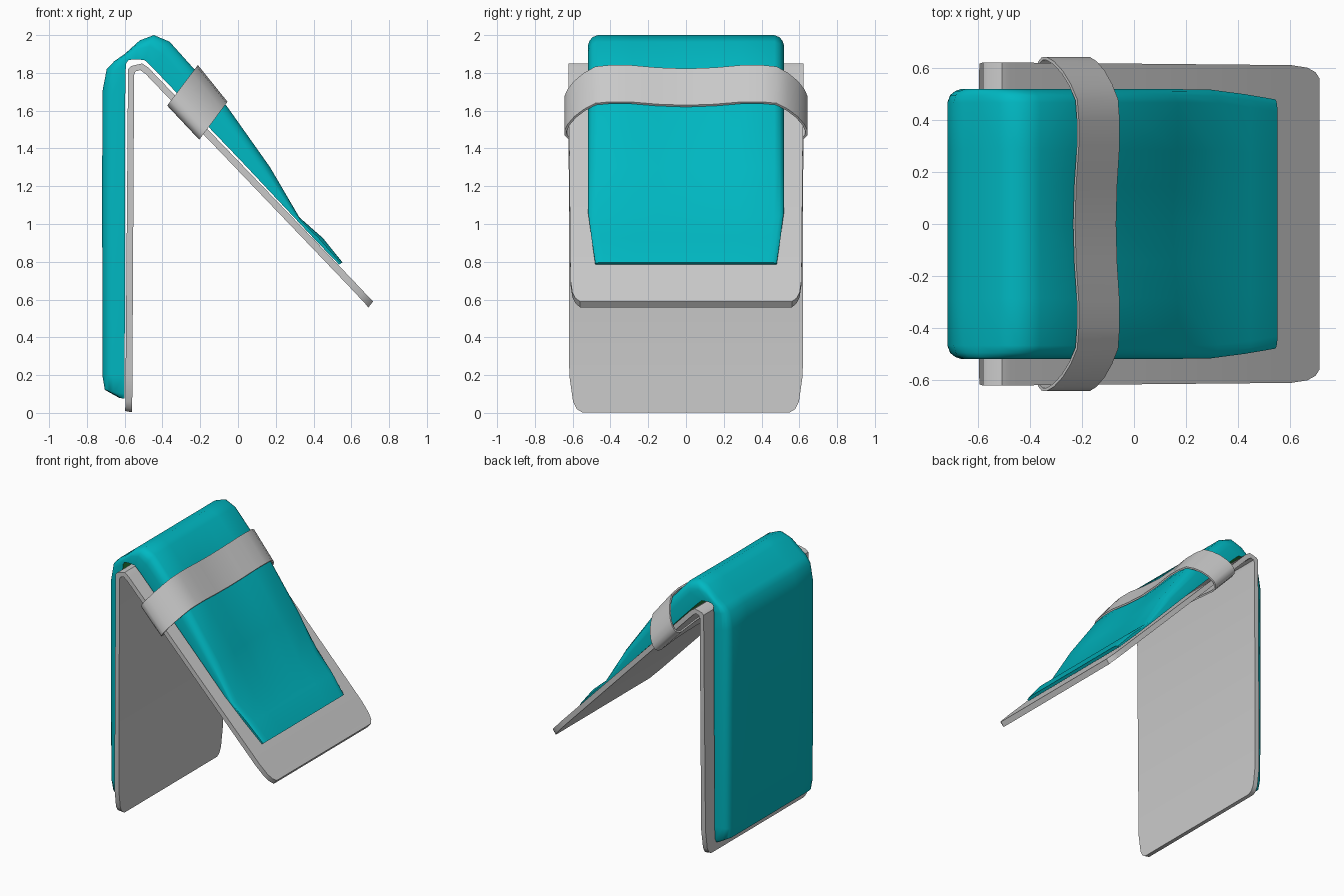
import bpy, bmesh
from mathutils import Vector

if "Cube" in bpy.data.objects:
    bpy.data.objects.remove(bpy.data.objects["Cube"])


def skin(name, rows, closed=False, mats=(), angle=40):
    """Skin rings of points; ends are capped unless the run of rings closes on itself."""
    bm = bmesh.new()
    rings = [[bm.verts.new(p) for p in row] for row in rows]
    n = len(rings[0])
    pairs = list(zip(rings, rings[1:]))
    if closed:
        pairs.append((rings[-1], rings[0]))
    for a, b in pairs:
        for i in range(n):
            j = (i + 1) % n
            f = bm.faces.new((a[i], a[j], b[j], b[i]))
            # the last side of every ring is the inner, hidden side
            f.material_index = 1 if len(mats) > 1 and i == n - 1 else 0
    if not closed:
        bm.faces.new(rings[0])
        bm.faces.new(rings[-1])
    bmesh.ops.recalc_face_normals(bm, faces=bm.faces)
    me = bpy.data.meshes.new(name)
    bm.to_mesh(me)
    bm.free()
    for m in mats:
        me.materials.append(m)
    ob = bpy.data.objects.new(name, me)
    bpy.context.collection.objects.link(ob)
    bpy.ops.object.select_all(action='DESELECT')
    bpy.context.view_layer.objects.active = ob
    ob.select_set(True)
    bpy.ops.object.shade_smooth_by_angle(angle=angle * 3.14159 / 180)
    return ob


def color(name, rgb):
    m = bpy.data.materials.new(name)
    m.diffuse_color = (*rgb, 1)
    m.use_nodes = True
    m.node_tree.nodes["Principled BSDF"].inputs["Base Color"].default_value = m.diffuse_color
    return m


teal = color("teal", (0.0, 0.48, 0.54))
green = color("green", (0.02, 0.25, 0.05))

# bent backing plate: inner xz, outer xz, half width
plate = [
    (-.560, .003, -.597, .010, .55), (-.560, .02, -.597, .025, .578),
    (-.560, .06, -.596, .06, .598), (-.559, .20, -.595, .20, .618),
    (-.550, 1.79, -.582, 1.82, .622), (-.542, 1.808, -.565, 1.836, .622),
    (-.518, 1.815, -.508, 1.85, .622), (-.49, 1.795, -.475, 1.828, .622),
    (.575, .683, .605, .706, .612), (.640, .614, .668, .639, .602),
    (.672, .580, .699, .607, .585), (.690, .558, .715, .590, .56),
]
skin("backing_plate", [
    [(xi, -w, zi), (xo, -w, zo), (xo, w, zo), (xi, w, zi)]
    for xi, zi, xo, zo, w in plate])

# padded cushion draped over the plate: inner xz, outer xz, half width, centre sag
pad = [
    (-.602, .075, -.630, .080, .50, 0), (-.601, .10, -.705, .122, .512, 0),
    (-.600, .20, -.718, .20, .518, 0), (-.598, 1.20, -.719, 1.20, .52, 0),
    (-.597, 1.68, -.718, 1.70, .52, 0), (-.596, 1.80, -.695, 1.82, .52, 0),
    (-.592, 1.85, -.655, 1.862, .52, 0), (-.580, 1.868, -.600, 1.90, .52, 0),
    (-.545, 1.872, -.520, 1.972, .52, 0), (-.495, 1.868, -.445, 2.0, .52, 0),
    (-.445, 1.82, -.362, 1.965, .52, .01), (-.335, 1.705, -.205, 1.79, .52, .1),
    (-.20, 1.56, -.06, 1.625, .52, .15), (.02, 1.33, .170, 1.30, .52, .15),
    (.25, 1.085, .325, 1.035, .518, .05), (.40, .925, .450, .925, .50, .0),
    (.535, .785, .553, .797, .48, 0),
]
section = [(1, 0, 0), (1, .55, 0), (.985, .75, 0), (.955, .91, 0), (.9, 1, 0),
           (.55, 1, .1), (.28, 1, .6)]


def pad_ring(s):
    xi, zi, xo, zo, w, sag = s
    half = [(y * w, t - sag * k) for y, t, k in section]
    prof = half + [(0, 1 - sag)] + [(-y, t) for y, t in reversed(half)]
    return [(xi + (xo - xi) * t, y, zi + (zo - zi) * t) for y, t in prof]


skin("cushion", [pad_ring(s) for s in pad], mats=(teal, green), angle=50)

# flat strap looping over the cushion and under the plate
half = [(.15, .925), (.3, .985), (.4, .985), (.48, .95), (.54, .80), (.59, .62), (.627, .42),
        (.644, .25), (.642, .14), (.625, .06), (.59, .03), (.4, .08), (.2, .1)]
loop = [(0, .9)] + half + [(0, .1)] + [(-y, h) for y, h in reversed(half)]
hi0, hi1 = Vector((-.38, 0, 1.62)), Vector((-.21, 0, 1.845))
lo0, lo1 = Vector((-.21, 0, 1.44)), Vector((-.053, 0, 1.65))
rows = []
for i, (y, h) in enumerate(loop):
    py, ph = loop[i - 1]
    ny, nh = loop[(i + 1) % len(loop)]
    # inward offset gives the strap its thickness
    d = Vector((-(nh - ph) * .27, (ny - py))).normalized() * .012
    row = []
    for a, b, inset in ((hi0, hi1, 0), (lo0, lo1, 0), (lo0, lo1, 1), (hi0, hi1, 1)):
        p = a.lerp(b, h - inset * d.y / .27)
        p.y = y - inset * d.x
        row.append(p)
    rows.append(row)
skin("strap", rows, closed=True)
